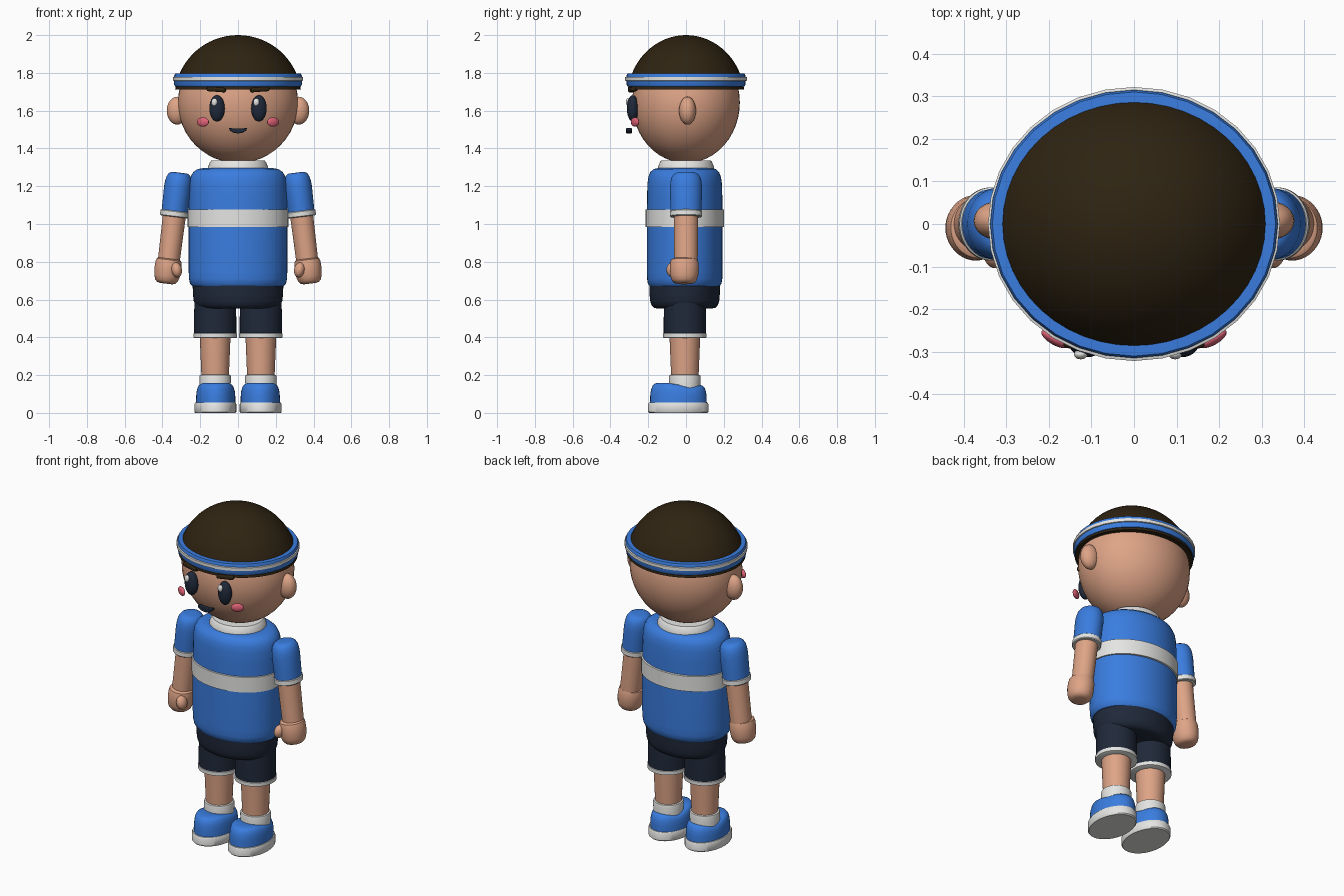
import bpy, bmesh, math
from mathutils import Matrix, Vector

if "Cube" in bpy.data.objects:
    bpy.data.objects.remove(bpy.data.objects["Cube"])


def material(name, rgb):
    m = bpy.data.materials.new(name)
    m.diffuse_color = (*rgb, 1)
    m.use_nodes = True
    m.node_tree.nodes["Principled BSDF"].inputs["Base Color"].default_value = m.diffuse_color
    return m


BLUE = material("shirt blue", (0.042, 0.205, 0.74))
WHITE = material("trim white", (0.78, 0.78, 0.77))
SKIN = material("skin", (0.73, 0.37, 0.24))
HAIR = material("dark brown hair", (0.028, 0.017, 0.006))
NAVY = material("dark navy", (0.014, 0.022, 0.042))
PINK = material("cheek pink", (0.73, 0.12, 0.18))


def finish(bm, name, mat, matrix=None, angle=40):
    bmesh.ops.recalc_face_normals(bm, faces=bm.faces)
    if matrix:
        bm.transform(matrix)
    me = bpy.data.meshes.new(name)
    bm.to_mesh(me)
    bm.free()
    ob = bpy.data.objects.new(name, me)
    bpy.context.collection.objects.link(ob)
    me.materials.append(mat)
    bpy.ops.object.select_all(action='DESELECT')
    ob.select_set(True)
    bpy.context.view_layer.objects.active = ob
    bpy.ops.object.shade_smooth_by_angle(angle=math.radians(angle))
    return ob


def lathe(name, mat, profile, rx=1, ry=1, loc=(0, 0, 0), segs=40, matrix=None, warp=None):
    """Stack of elliptical rings from (radius, height) pairs, capped at both ends."""
    bm = bmesh.new()
    rings = []
    for r, z in profile:
        ring = []
        for i in range(segs):
            a = 2 * math.pi * i / segs
            p = Vector((r * rx * math.cos(a), r * ry * math.sin(a), z))
            if warp:
                p = warp(p)
            ring.append(bm.verts.new(p))
        rings.append(ring)
    for lo, hi in zip(rings, rings[1:]):
        for i in range(segs):
            j = (i + 1) % segs
            bm.faces.new((lo[i], lo[j], hi[j], hi[i]))
    bm.faces.new(rings[0])
    bm.faces.new(rings[-1])
    return finish(bm, name, mat, (matrix or Matrix()) @ Matrix.Translation(loc))


def ball(name, mat, loc, size, rot=None, segs=24):
    bm = bmesh.new()
    bmesh.ops.create_uvsphere(bm, u_segments=segs, v_segments=segs // 2, radius=1)
    m = Matrix.Translation(loc) @ (rot or Matrix()) @ Matrix.Diagonal((*size, 1))
    return finish(bm, name, mat, m, 80)


def dome(z0, zc, rz, steps=16):
    """Profile of an ellipsoid from height z0 to its top."""
    a0 = math.asin((z0 - zc) / rz)
    angles = [a0 + (math.pi / 2 - 0.015 - a0) * i / steps for i in range(steps + 1)]
    return [(math.cos(a), zc + rz * math.sin(a)) for a in angles]


# Head, hair cap and headband
ball("head", SKIN, (0, 0, 1.643), (0.318, 0.285, 0.32), segs=48)
lathe("hair_cap", HAIR, dome(1.713, 1.665, 0.335), 0.336, 0.311, segs=48)
lathe("headband", BLUE, [(0.93, 1.727), (0.985, 1.729), (1, 1.738), (1, 1.785),
                         (0.985, 1.796), (0.92, 1.797)], 0.338, 0.315, segs=32)
lathe("headband_stripe", WHITE, [(0.99, 1.757), (1.006, 1.759), (1.006, 1.777),
                                 (0.99, 1.779)], 0.341, 0.32, segs=32)

# Smiling mouth
bm = bmesh.new()
outline = [(-0.048, 1.51), (-0.02, 1.505), (0.02, 1.505), (0.048, 1.51), (0.044, 1.495),
           (0.024, 1.483), (0, 1.479), (-0.024, 1.483), (-0.044, 1.495)]
face = bm.faces.new([bm.verts.new((x, -0.317, z)) for x, z in outline])
ext = bmesh.ops.extrude_face_region(bm, geom=[face])
bmesh.ops.translate(bm, vec=(0, 0.03, 0),
                    verts=[g for g in ext["geom"] if isinstance(g, bmesh.types.BMVert)])
bev = finish(bm, "mouth", NAVY).modifiers.new("soft", 'BEVEL')
bev.width, bev.segments = 0.004, 2

# Collar, shirt, chest stripe and hips of the shorts
lathe("collar", WHITE, [(1, 1.27), (1, 1.29), (0.98, 1.305), (0.92, 1.328), (0.88, 1.335),
                        (0.7, 1.336)], 0.161, 0.15)
lathe("shirt", BLUE, [(0.85, 0.67), (0.93, 0.672), (0.975, 0.685), (0.995, 0.71), (1, 0.75),
                      (1, 0.98), (0.995, 1.15), (0.985, 1.215), (0.96, 1.25), (0.91, 1.275),
                      (0.82, 1.291), (0.7, 1.296)], 0.261, 0.2, (0, -0.007, 0), 48)
lathe("chest_stripe", WHITE, [(0.98, 0.983), (1.02, 0.985), (1.02, 1.076), (0.98, 1.078)],
      0.261, 0.204, (0, -0.006, 0), 48)
lathe("shorts_hips", NAVY, [(0.78, 0.553), (0.87, 0.557), (0.94, 0.572), (0.975, 0.595),
                            (0.99, 0.63), (1, 0.7)], 0.241, 0.188, (0, -0.007, 0), 48)


# Shoe top dips at the ankle and rises over the toe and heel
def shoe_warp(p):
    y = p.y - 0.04
    h = 0.139 + 0.02 * min(1, max(0, (0.02 - y) / 0.12)) + 0.01 * min(1, max(0, (y - 0.02) / 0.06))
    return Vector((p.x, p.y, 0.05 + p.z * (h - 0.05)))


for s, side in ((-1, "left"), (1, "right")):
    # Face details
    ball("ear_" + side, SKIN, (s * 0.322, 0.008, 1.6), (0.055, 0.045, 0.074))
    ball("eye_" + side, NAVY, (s * 0.111, -0.282, 1.612), (0.041, 0.031, 0.07))
    ball("eye_glint_" + side, WHITE, (s * 0.111 - 0.014, -0.306, 1.645), (0.016, 0.012, 0.021))
    ball("cheek_" + side, PINK, (s * 0.186, -0.27, 1.54), (0.036, 0.014, 0.025),
         Matrix.Rotation(s * math.radians(30), 4, 'Z'))
    bm = bmesh.new()
    bmesh.ops.create_cube(bm, size=1)
    m = (Matrix.Translation((s * 0.115, -0.282, 1.712)) @ Matrix.Rotation(s * 0.2, 4, 'Z')
         @ Matrix.Rotation(-s * 0.07, 4, 'Y') @ Matrix.Diagonal((0.1, 0.035, 0.024, 1)))
    bev = finish(bm, "eyebrow_" + side, HAIR, m).modifiers.new("soft", 'BEVEL')
    bev.width, bev.segments = 0.008, 2

    # Arm, splayed outwards from the shoulder
    arm = Matrix.Translation((s * 0.309, 0, 1.272)) @ Matrix.Rotation(-s * math.radians(7), 4, 'Y')
    lathe("sleeve_" + side, BLUE, [(0.96, -0.23), (0.98, -0.15), (1, -0.08), (0.97, -0.05),
                                   (0.9, -0.026), (0.77, -0.009), (0.6, -0.001), (0.3, 0)],
          0.073, 0.085, matrix=arm)
    lathe("sleeve_cuff_" + side, WHITE, [(0.95, -0.236), (1, -0.232), (1, -0.208), (0.95, -0.204)],
          0.076, 0.086, matrix=arm)
    lathe("forearm_" + side, SKIN, [(0.95, -0.48), (1, -0.22)], 0.061, 0.065, matrix=arm)
    lathe("hand_" + side, SKIN, [(0.45, -0.592), (0.68, -0.588), (0.85, -0.575), (0.95, -0.552),
                                 (1, -0.515), (0.98, -0.482), (0.92, -0.465), (0.8, -0.459)],
          0.071, 0.077, (0, -0.009, 0), matrix=arm)
    ball("thumb_" + side, SKIN, (s * 0.325, -0.07, 0.757), (0.028, 0.034, 0.04),
         Matrix.Rotation(s * 0.2, 4, 'Y'))

    # Shorts leg, leg, sock and shoe
    x = s * 0.121
    lathe("shorts_leg_" + side, NAVY, [(1, 0.41), (1, 0.5), (0.97, 0.62)], 0.112, 0.112, (x, -0.006, 0))
    lathe("shorts_trim_" + side, WHITE, [(0.95, 0.396), (1, 0.399), (1, 0.42), (0.95, 0.424)],
          0.115, 0.115, (x, -0.006, 0))
    lathe("leg_" + side, SKIN, [(0.072, 0.18), (0.082, 0.42)], loc=(x, -0.006, 0))
    lathe("sock_" + side, WHITE, [(0.08, 0.1), (0.084, 0.19), (0.081, 0.2), (0.072, 0.203)],
          loc=(x, -0.006, 0))
    lathe("shoe_" + side, BLUE, [(1, 0), (0.995, 0.4), (0.97, 0.65), (0.92, 0.85), (0.85, 0.95),
                                 (0.75, 1), (0.5, 1.0), (0.2, 1.0)],
          0.104, 0.15, (s * 0.118, -0.04, 0), warp=shoe_warp)
    lathe("sole_" + side, WHITE, [(0.96, 0), (1, 0.006), (1, 0.046), (0.97, 0.054), (0.9, 0.055)],
          0.111, 0.16, (s * 0.12, -0.041, 0))
